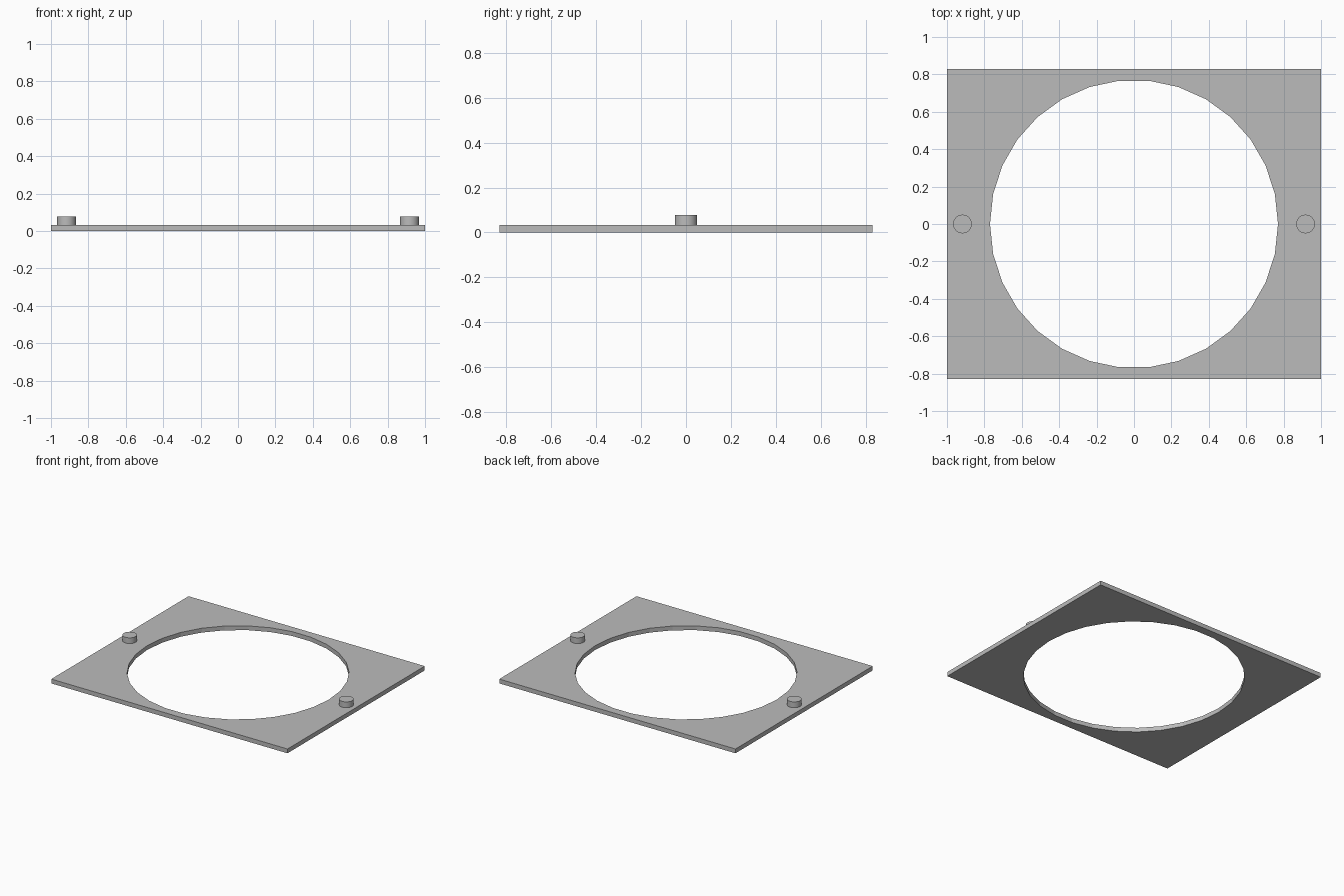
import bpy, bmesh
from math import cos, sin, pi, radians

HALF_X, HALF_Y, THICK = 1.0, 0.83, 0.033
HOLE_R, HOLE_SIDES = 0.77, 30
PEG_X, PEG_R, PEG_TOP = 0.917, 0.05, 0.077

cube = bpy.data.objects.get("Cube")
if cube:
    bpy.data.objects.remove(cube, do_unlink=True)

grey = bpy.data.materials.new("plain grey")
grey.use_nodes = True
colour = (0.5, 0.5, 0.5, 1)
grey.diffuse_color = colour
grey.node_tree.nodes["Principled BSDF"].inputs["Base Color"].default_value = colour


def loop_edges(bm, points):
    """Closed loop of edges through flat points."""
    verts = [bm.verts.new((x, y, 0)) for x, y in points]
    return [bm.edges.new((a, b)) for a, b in zip(verts, verts[1:] + verts[:1])]


# Flat rectangular plate with a large faceted round opening
bm = bmesh.new()
corners = [(-HALF_X, -HALF_Y), (HALF_X, -HALF_Y), (HALF_X, HALF_Y), (-HALF_X, HALF_Y)]
angles = [2 * pi * i / HOLE_SIDES for i in range(HOLE_SIDES)]
edges = loop_edges(bm, corners)
edges += loop_edges(bm, [(HOLE_R * cos(a), HOLE_R * sin(a)) for a in angles])
bmesh.ops.triangle_fill(bm, edges=edges, use_beauty=True)
top = bmesh.ops.extrude_face_region(bm, geom=bm.faces[:], use_keep_orig=True)["geom"]
bmesh.ops.translate(bm, vec=(0, 0, THICK),
                    verts=[g for g in top if isinstance(g, bmesh.types.BMVert)])
bmesh.ops.recalc_face_normals(bm, faces=bm.faces[:])
mesh = bpy.data.meshes.new("plate")
bm.to_mesh(mesh)
bm.free()
mesh.materials.append(grey)
plate = bpy.data.objects.new("plate", mesh)
bpy.context.collection.objects.link(plate)

# Short locating pegs on the left and right margins
for name, side in (("left_peg", 1), ("right_peg", -1)):
    bpy.ops.mesh.primitive_cylinder_add(vertices=32, radius=PEG_R, depth=PEG_TOP - THICK,
                                        location=(side * PEG_X, 0, (PEG_TOP + THICK) / 2))
    peg = bpy.context.object
    peg.name = peg.data.name = name
    peg.data.materials.append(grey)
    bpy.ops.object.shade_smooth_by_angle(angle=radians(30))
